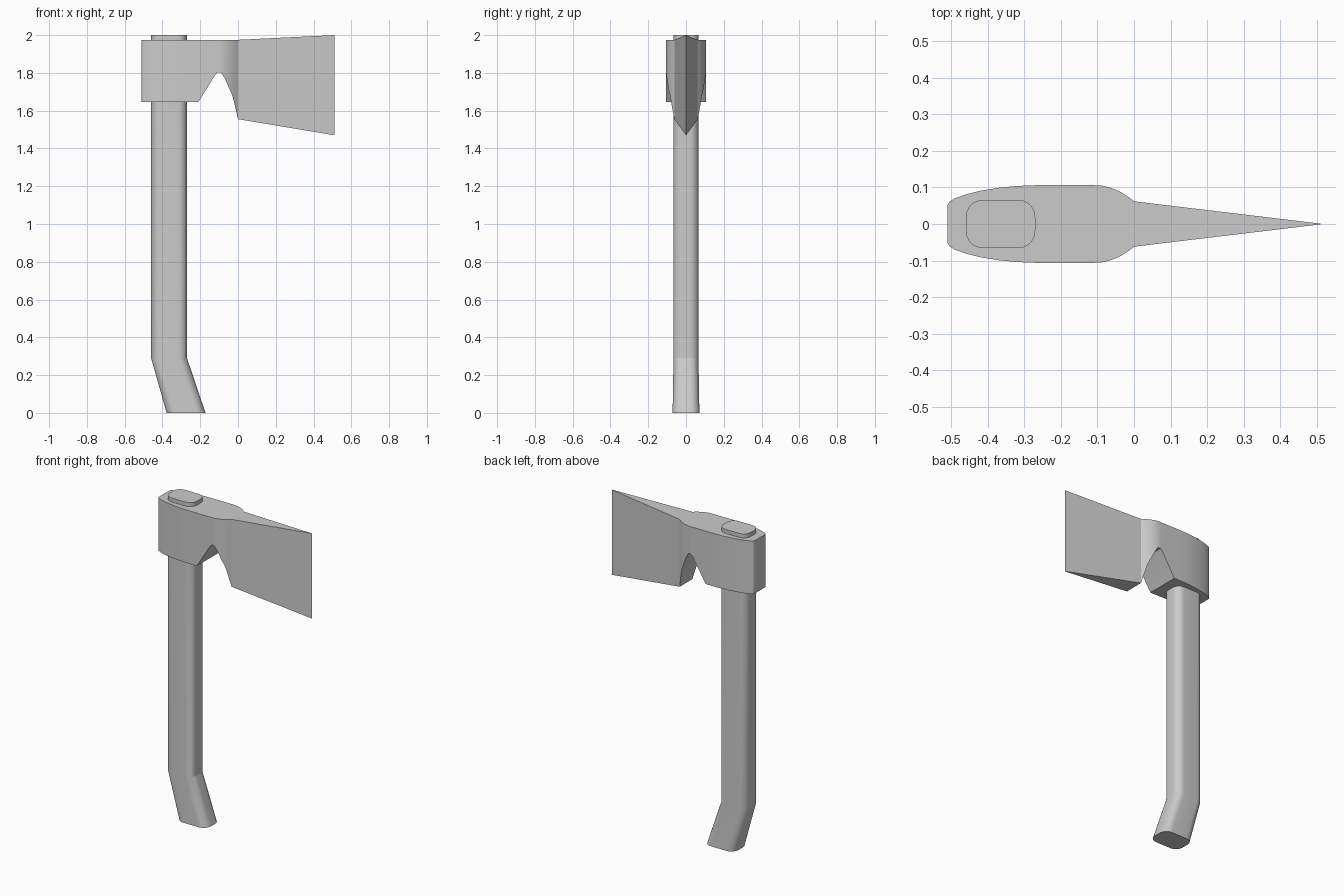
import bpy, bmesh, math

if "Cube" in bpy.data.objects:
    bpy.data.objects.remove(bpy.data.objects["Cube"])


def finish(name, bm, angle):
    bmesh.ops.recalc_face_normals(bm, faces=bm.faces)
    mesh = bpy.data.meshes.new(name)
    bm.to_mesh(mesh)
    bm.free()
    ob = bpy.data.objects.new(name, mesh)
    bpy.context.collection.objects.link(ob)
    bpy.ops.object.select_all(action='DESELECT')
    ob.select_set(True)
    bpy.context.view_layer.objects.active = ob
    bpy.ops.object.shade_smooth_by_angle(angle=math.radians(angle))
    return ob


def loft(name, rings, angle):
    """Bridge closed rings of points and cap both ends."""
    bm = bmesh.new()
    loops = [[bm.verts.new(p) for p in ring] for ring in rings]
    n = len(loops[0])
    for a, b in zip(loops, loops[1:]):
        for i in range(n):
            j = (i + 1) % n
            bm.faces.new((a[i], a[j], b[j], b[i]))
    bm.faces.new(loops[0])
    bm.faces.new(loops[-1])
    bmesh.ops.remove_doubles(bm, verts=bm.verts, dist=1e-5)
    return finish(name, bm, angle)


def rounded_ring(cx, z, hx, hy, r, seg=8):
    pts = []
    for k, (sx, sy) in enumerate(((1, 1), (-1, 1), (-1, -1), (1, -1))):
        for i in range(seg + 1):
            a = math.radians(90 * (k + i / seg))
            pts.append((cx + sx * (hx - r) + r * math.cos(a),
                        sy * (hy - r) + r * math.sin(a), z))
    return pts


# Handle: rounded bar with a kicked-forward grip, poking out of the head
loft("handle", [rounded_ring(-0.275, 0.0, 0.103, 0.071, 0.05),
                rounded_ring(-0.365, 0.29, 0.095, 0.066, 0.047),
                rounded_ring(-0.365, 2.0, 0.095, 0.066, 0.047)], 14)

# Head: cross-sections along x as (x, half width, bottom z, top z)
low, top = 1.645, 1.975
sections = [
    (-0.51, 0.052, low, top), (-0.505, 0.061, low, top),
    (-0.49, 0.07, low, top), (-0.46, 0.081, low, top),
    (-0.42, 0.091, low, top), (-0.37, 0.099, low, top),
    (-0.32, 0.104, low, top), (-0.27, 0.106, low, top),
    (-0.21, 0.106, low, top), (-0.12, 0.106, 1.79, top),
    (-0.108, 0.106, 1.803, top), (-0.09, 0.1055, 1.803, top),
    (-0.07, 0.101, 1.77, top), (-0.05, 0.094, 1.725, top),
    (-0.03, 0.084, 1.68, top), (-0.015, 0.074, 1.62, top),
    (0.0, 0.062, 1.555, top), (0.51, 0.001, 1.47, 2.0),
]
loft("axe_head", [[(x, -w, b), (x, w, b), (x, w, t), (x, -w, t)]
                  for x, w, b, t in sections], 25)
